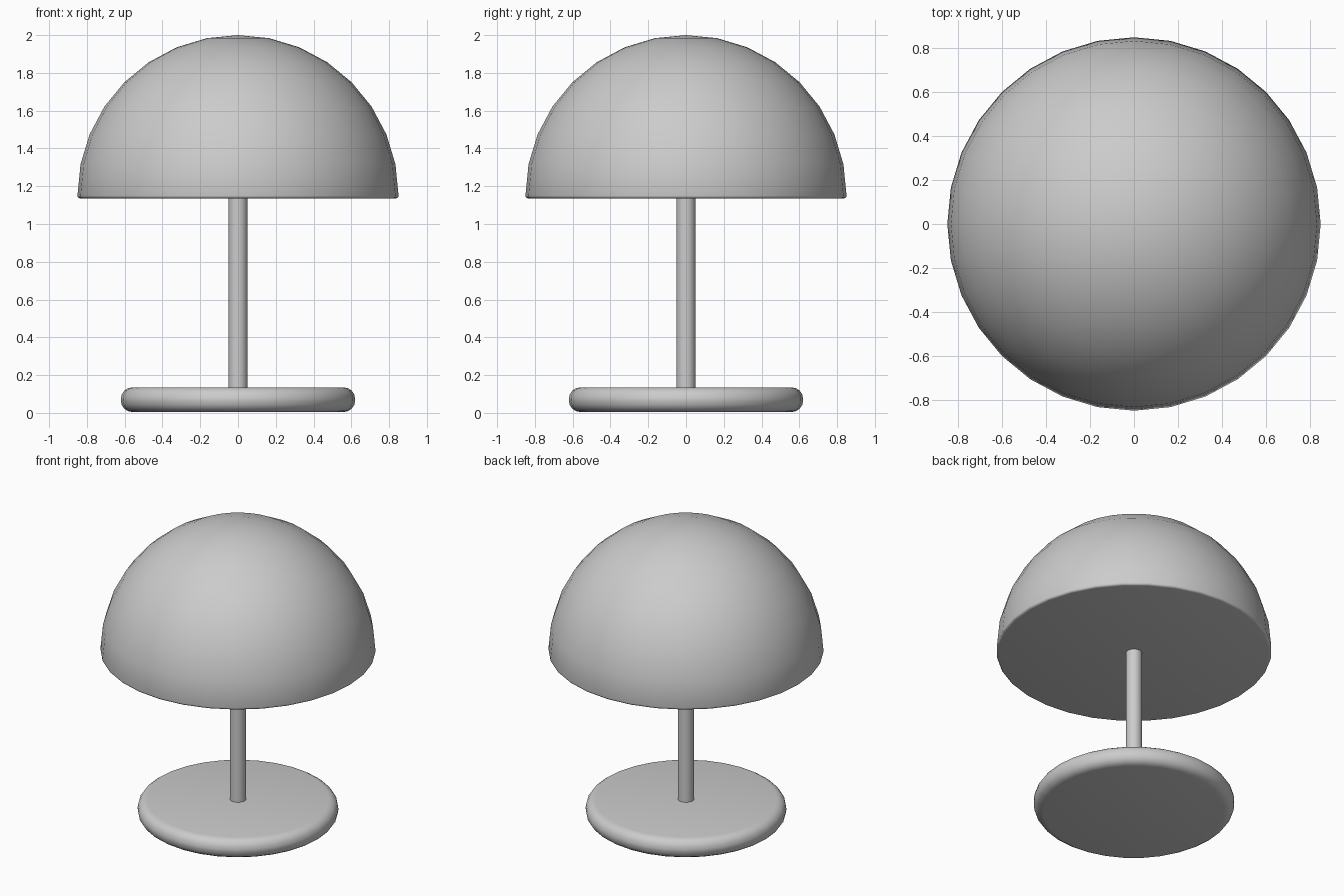
import bpy, bmesh
from math import sin, cos, pi, radians

if "Cube" in bpy.data.objects:
    bpy.data.objects.remove(bpy.data.objects["Cube"])


def lathe(name, profile, sides):
    """Spin an (r, z) profile around z; radius 0 collapses to a pole, open ends are capped."""
    bm = bmesh.new()
    rings = []
    for r, z in profile:
        if r == 0:
            rings.append([bm.verts.new((0, 0, z))] * sides)
        else:
            rings.append([bm.verts.new((r * cos(2 * pi * i / sides), r * sin(2 * pi * i / sides), z))
                          for i in range(sides)])
    for a, b in zip(rings, rings[1:]):
        for i in range(sides):
            j = (i + 1) % sides
            bm.faces.new(list(dict.fromkeys((a[i], a[j], b[j], b[i]))))
    for ring, r in ((rings[0], profile[0][0]), (rings[-1], profile[-1][0])):
        if r > 0:
            bm.faces.new(ring)
    bmesh.ops.recalc_face_normals(bm, faces=bm.faces)
    mesh = bpy.data.meshes.new(name)
    bm.to_mesh(mesh)
    bm.free()
    obj = bpy.data.objects.new(name, mesh)
    bpy.context.collection.objects.link(obj)
    bpy.ops.object.select_all(action='DESELECT')
    obj.select_set(True)
    bpy.context.view_layer.objects.active = obj
    bpy.ops.object.shade_smooth_by_angle(angle=radians(40))
    return obj


def arc(cx, cz, r, start, end, steps):
    """Points of a circular arc in the (r, z) plane, angles in degrees."""
    angles = [radians(start + (end - start) * i / steps) for i in range(steps + 1)]
    return [(cx + r * cos(a), cz + r * sin(a)) for a in angles]


# Round base disc with soft edges
lathe("base", arc(0.56, 0.065, 0.06, -90, 0, 4)[:-1] and
      [(x, z) for x, z in arc(0.56, 0.065, 0.06, -90, 0, 4)] +
      arc(0.56, 0.075, 0.06, 0, 90, 4), 32)

# Slim post, running up into the shade
lathe("post", [(0.05, 0.10), (0.05, 1.20)], 32)

# Half-sphere shade with a small bevelled rim and closed flat underside
rim = arc(0.835, 1.15, 0.015, -90, 0, 3)
dome = arc(0, 1.15, 0.85, 0, 90, 8)[1:-1]
lathe("shade", rim + dome + [(0, 2.0)], 32)
